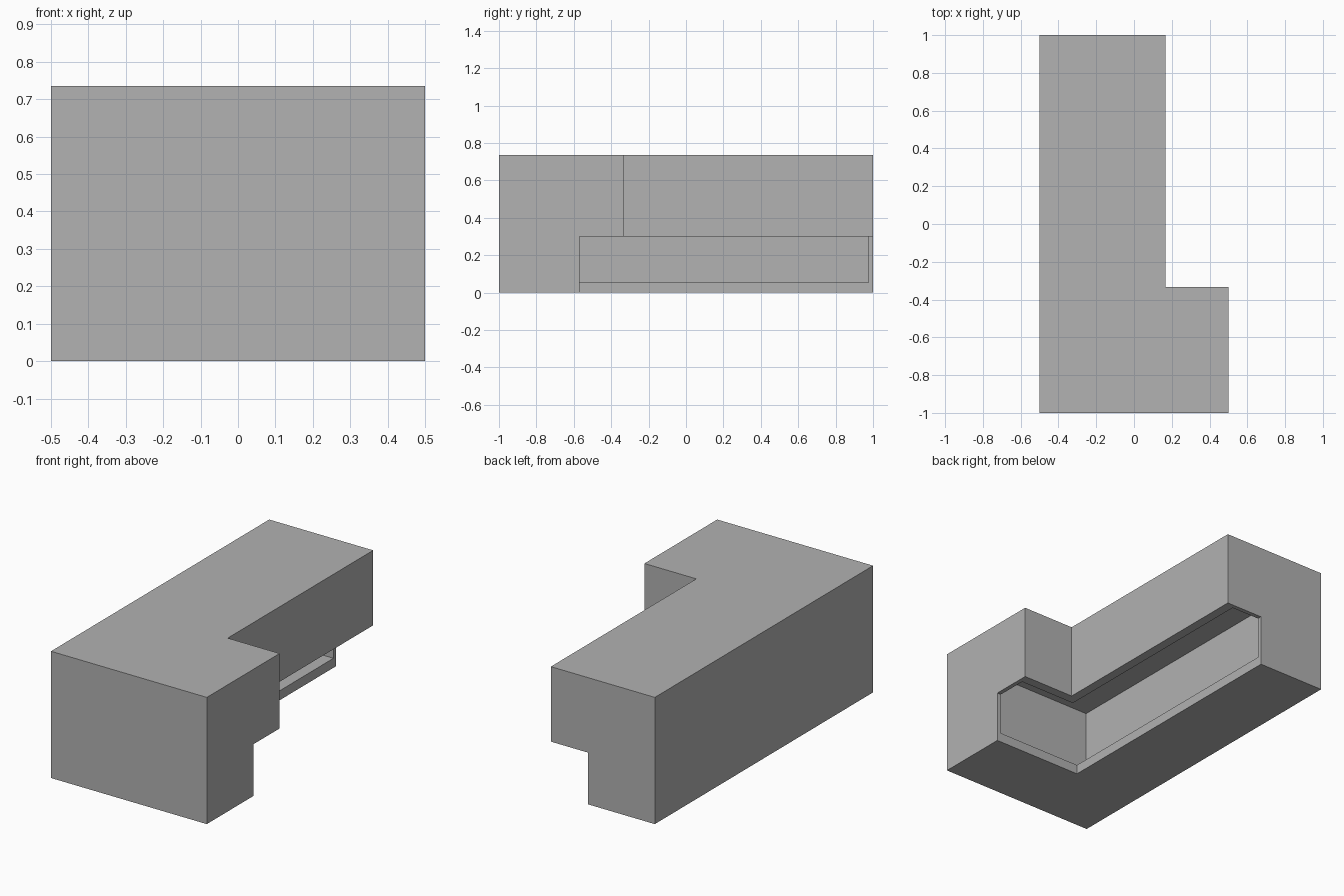
import bpy
import bmesh

cube = bpy.data.objects.get("Cube")
if cube:
    bpy.data.objects.remove(cube, do_unlink=True)

grey = bpy.data.materials.new("plain_grey")
grey.use_nodes = True
colour = (0.445, 0.445, 0.445, 1)
grey.diffuse_color = colour
grey.node_tree.nodes["Principled BSDF"].inputs["Base Color"].default_value = colour


def prism(name, outline, bottom, top):
    """Extrude a flat outline straight up into a closed solid."""
    bm = bmesh.new()
    base = bm.faces.new([bm.verts.new((x, y, bottom)) for x, y in outline])
    grown = bmesh.ops.extrude_face_region(bm, geom=[base])["geom"]
    verts = [v for v in grown if isinstance(v, bmesh.types.BMVert)]
    bmesh.ops.translate(bm, verts=verts, vec=(0, 0, top - bottom))
    bmesh.ops.recalc_face_normals(bm, faces=bm.faces)
    mesh = bpy.data.meshes.new(name)
    bm.to_mesh(mesh)
    bm.free()
    mesh.materials.append(grey)
    obj = bpy.data.objects.new(name, mesh)
    bpy.context.collection.objects.link(obj)
    return obj


def l_outline(left, front, right, back, wing_x, wing_y):
    """Long block with a wider wing at the front."""
    return [(left, front), (right, front), (right, wing_y),
            (wing_x, wing_y), (wing_x, back), (left, back)]


def cut(target, cutter):
    cutter.hide_render = True
    mod = target.modifiers.new("cut", 'BOOLEAN')
    mod.operation = 'DIFFERENCE'
    mod.solver = 'EXACT'
    mod.object = cutter
    bpy.context.view_layer.objects.active = target
    bpy.ops.object.modifier_apply(modifier=mod.name)
    bpy.data.objects.remove(cutter, do_unlink=True)


# Outer walls and roof
shell = prism("building_shell", l_outline(-0.5, -1, 0.5, 1, 0.167, -0.333), 0, 0.735)

# Ground-level recess below the overhang
cut(shell, prism("recess_cutter",
                 [(-0.07, -0.57), (1, -0.57), (1, 1.5), (-0.07, 1.5)], -0.5, 0.3))

# Hollow interior, open towards the recess
wall, floor = 0.025, 0.055
cut(shell, prism("interior_cutter",
                 l_outline(-0.5 + wall, -1 + wall, 0.5 - wall, 1 - wall,
                           0.167 - floor, -0.333 - floor), floor, 0.735 - wall))
